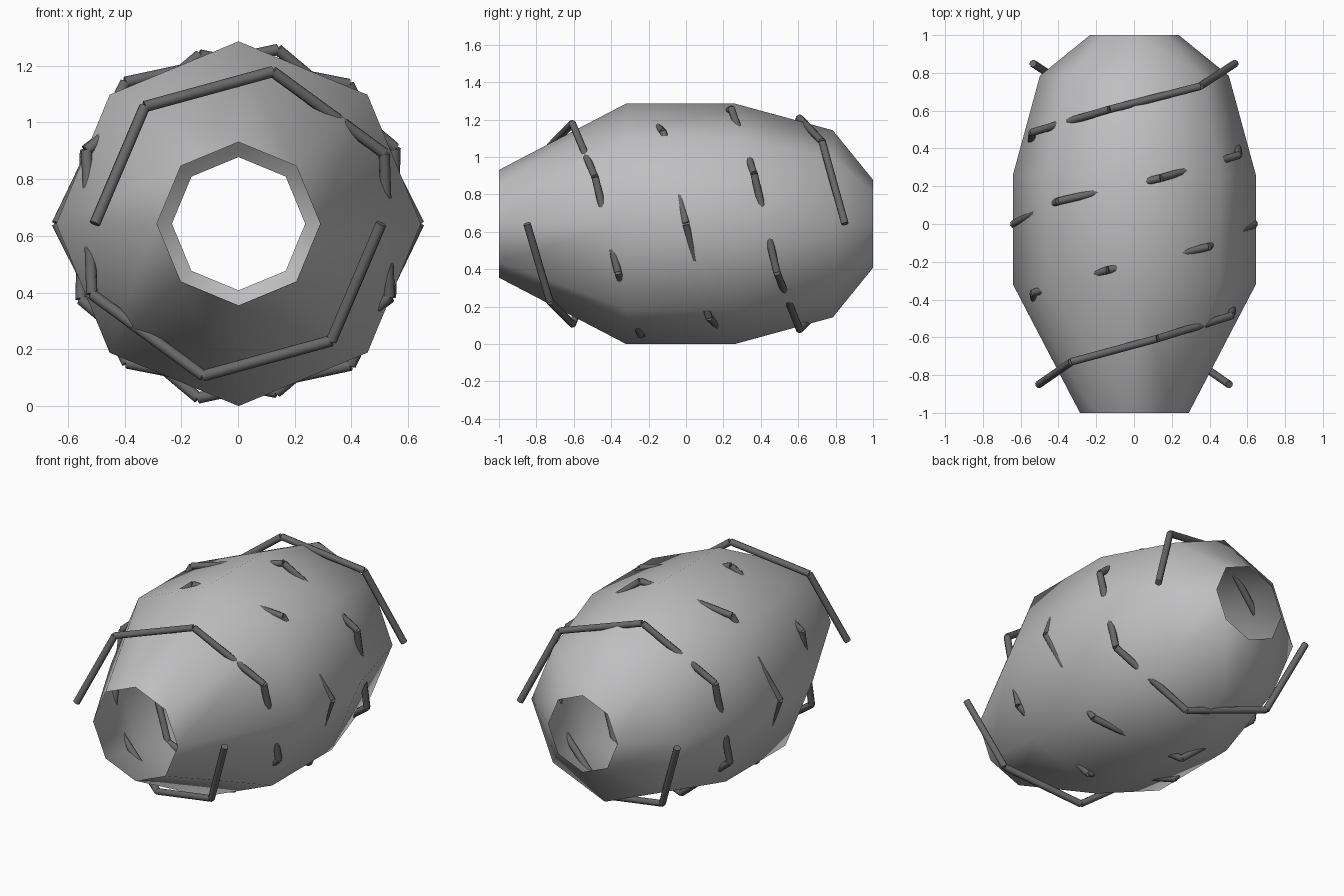
import bpy, bmesh, math
from mathutils import Vector

if "Cube" in bpy.data.objects:
    bpy.data.objects.remove(bpy.data.objects["Cube"])

CZ = 0.643  # height of the barrel axis


def material(name, c):
    m = bpy.data.materials.new(name)
    m.diffuse_color = (c[0], c[1], c[2], 1)
    m.use_nodes = True
    m.node_tree.nodes["Principled BSDF"].inputs["Base Color"].default_value = m.diffuse_color
    return m


light_grey = material("light grey", (0.52, 0.52, 0.53))
dark_grey = material("dark grey", (0.14, 0.14, 0.14))


def finish(bm, name, mat):
    me = bpy.data.meshes.new(name)
    bm.to_mesh(me)
    bm.free()
    ob = bpy.data.objects.new(name, me)
    bpy.context.collection.objects.link(ob)
    me.materials.append(mat)
    return ob


# Open eight-sided barrel shell lying along y: (y, radius)
profile = [(-1, 0.288), (-0.32, 0.643), (0.26, 0.643), (0.785, 0.5), (1, 0.235)]
bm = bmesh.new()
rings = []
for y, r in profile:
    rings.append([bm.verts.new((0.002 + r * math.cos(k * math.pi / 4), y,
                                CZ + r * math.sin(k * math.pi / 4))) for k in range(8)])
for a, b in zip(rings, rings[1:]):
    for k in range(8):
        n = (k + 1) % 8
        f = bm.faces.new((a[k], b[k], b[n], a[n]))
        f.smooth = True
bmesh.ops.recalc_face_normals(bm, faces=bm.faces)
finish(bm, "barrel_shell", light_grey)


# Two spiral bands of straight rods, two turns each, seven rods per turn
radii = [0.505, 0.528, 0.55, 0.572, 0.592, 0.61, 0.628, 0.638,
         0.638, 0.63, 0.615, 0.597, 0.58, 0.56, 0.535]


def spiral(name, start):
    pts = []
    for i, r in enumerate(radii):
        a = start - i * 2 * math.pi / 7
        pts.append(Vector((r * math.cos(a), -0.85 + 1.7 * i / 14, CZ + r * math.sin(a))))
    bm = bmesh.new()
    for p, q in zip(pts, pts[1:]):
        d = q - p
        mat = d.to_track_quat('Z', 'Y').to_matrix().to_4x4()
        mat.translation = (p + q) / 2
        bmesh.ops.create_cone(bm, cap_ends=True, segments=8, radius1=0.02, radius2=0.02,
                              depth=d.length, matrix=mat)
    for f in bm.faces:
        f.smooth = len(f.verts) == 4
    for e in bm.edges:
        e.smooth = all(len(f.verts) == 4 for f in e.link_faces)
    finish(bm, name, dark_grey)


spiral("spiral_band_a", math.pi)
spiral("spiral_band_b", 0.0)
